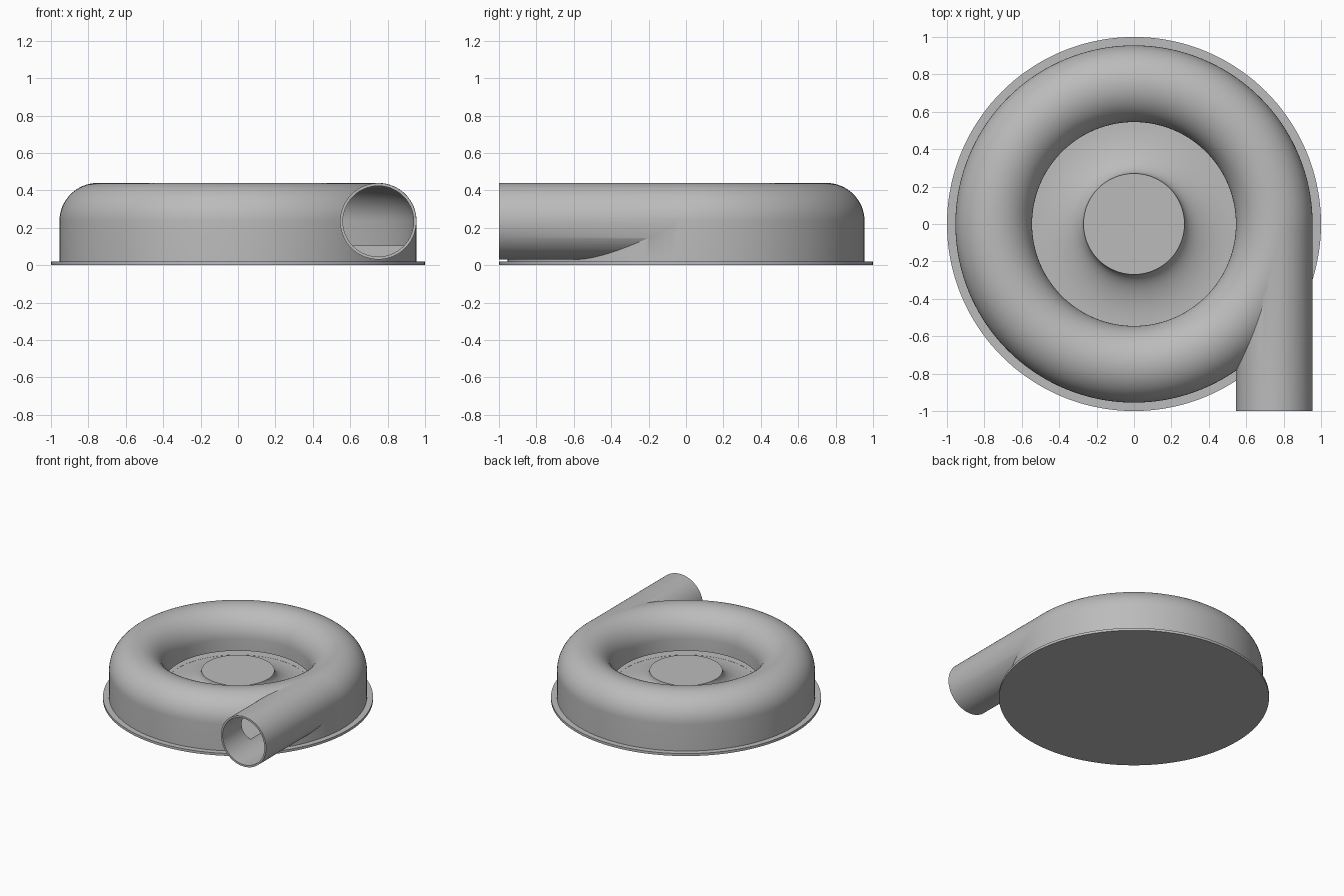
import bpy
import bmesh
from math import cos, sin, pi, radians
from mathutils import Matrix, Vector

if "Cube" in bpy.data.objects:
    bpy.data.objects.remove(bpy.data.objects["Cube"])

# One plain grey for the whole casting
GREY = (0.5, 0.5, 0.5, 1)
metal = bpy.data.materials.new("cast_grey")
metal.use_nodes = True
metal.diffuse_color = GREY
metal.node_tree.nodes["Principled BSDF"].inputs["Base Color"].default_value = GREY

RING = 0.75      # radius of the scroll centreline
MID = 0.235      # height of the scroll centreline
OUTER = 0.205    # outside radius of the scroll
INNER = 0.19     # inside radius of the scroll
FLOOR = 0.105    # floor of the air channel
HUB = 0.27
EYE = RING - OUTER


def make_object(name, bm):
    bmesh.ops.recalc_face_normals(bm, faces=bm.faces)
    mesh = bpy.data.meshes.new(name)
    bm.to_mesh(mesh)
    bm.free()
    obj = bpy.data.objects.new(name, mesh)
    mesh.materials.append(metal)
    bpy.context.collection.objects.link(obj)
    return obj


def lathe(name, profile, closed=False, steps=144):
    """Spin (radius, height) points round the z axis."""
    bm = bmesh.new()
    verts = [bm.verts.new((r, 0, z)) for r, z in profile]
    edges = [bm.edges.new(pair) for pair in zip(verts, verts[1:])]
    if closed:
        edges.append(bm.edges.new((verts[-1], verts[0])))
    bmesh.ops.spin(bm, geom=verts + edges, cent=(0, 0, 0), axis=(0, 0, 1),
                   angle=2 * pi, steps=steps, use_merge=True)
    bmesh.ops.remove_doubles(bm, verts=bm.verts, dist=1e-5)
    return make_object(name, bm)


def tube(name, radius, front, back):
    """Solid cylinder along y, in line with the scroll."""
    bm = bmesh.new()
    place = (Matrix.Translation(Vector((RING, (front + back) / 2, MID)))
             @ Matrix.Rotation(pi / 2, 4, "X"))
    bmesh.ops.create_cone(bm, cap_ends=True, segments=96, radius1=radius,
                          radius2=radius, depth=back - front, matrix=place)
    return make_object(name, bm)


def dome(radius, steps=32):
    """Half circle over the scroll centreline, from the eye outwards."""
    return [(RING - radius * cos(pi * i / steps), MID + radius * sin(pi * i / steps))
            for i in range(steps + 1)]


def combine(target, tool, operation):
    tool.hide_render = True
    mod = target.modifiers.new(operation, "BOOLEAN")
    mod.operation = operation
    mod.solver = "EXACT"
    mod.object = tool
    bpy.context.view_layer.objects.active = target
    bpy.ops.object.modifier_apply(modifier=mod.name)
    bpy.data.objects.remove(tool)


def smooth(obj):
    bpy.ops.object.select_all(action="DESELECT")
    obj.select_set(True)
    bpy.context.view_layer.objects.active = obj
    bpy.ops.object.shade_smooth_by_angle(angle=radians(30))


# Base plate
base = lathe("base_plate", [(0, 0), (1, 0), (1, 0.02), (0, 0.02)])

# Scroll housing with a flared hub in its eye
flare = [(EYE - (EYE - HUB) * cos(pi / 2 * i / 16),
          MID - (MID - FLOOR) * sin(pi / 2 * i / 16)) for i in range(17)]
housing = lathe("scroll_housing", [(0, MID)] + flare + dome(OUTER)
                + [(RING + OUTER, 0.01), (0, 0.01)])

# Straight outlet pipe leaving the scroll at a tangent
combine(housing, tube("outlet_pipe", OUTER - 0.001, -1, 0), "UNION")

# Hollow air channel, open to the eye through a narrow slot
channel = dome(INNER) + [(RING + INNER, FLOOR + 0.001), (EYE - 0.015, FLOOR + 0.001),
                         (EYE - 0.015, 0.14), (RING - INNER, 0.14)]
combine(housing, lathe("channel_cutter", channel, closed=True), "DIFFERENCE")
combine(housing, tube("bore_cutter", INNER - 0.001, -1.1, 0), "DIFFERENCE")

for part in (base, housing):
    smooth(part)
